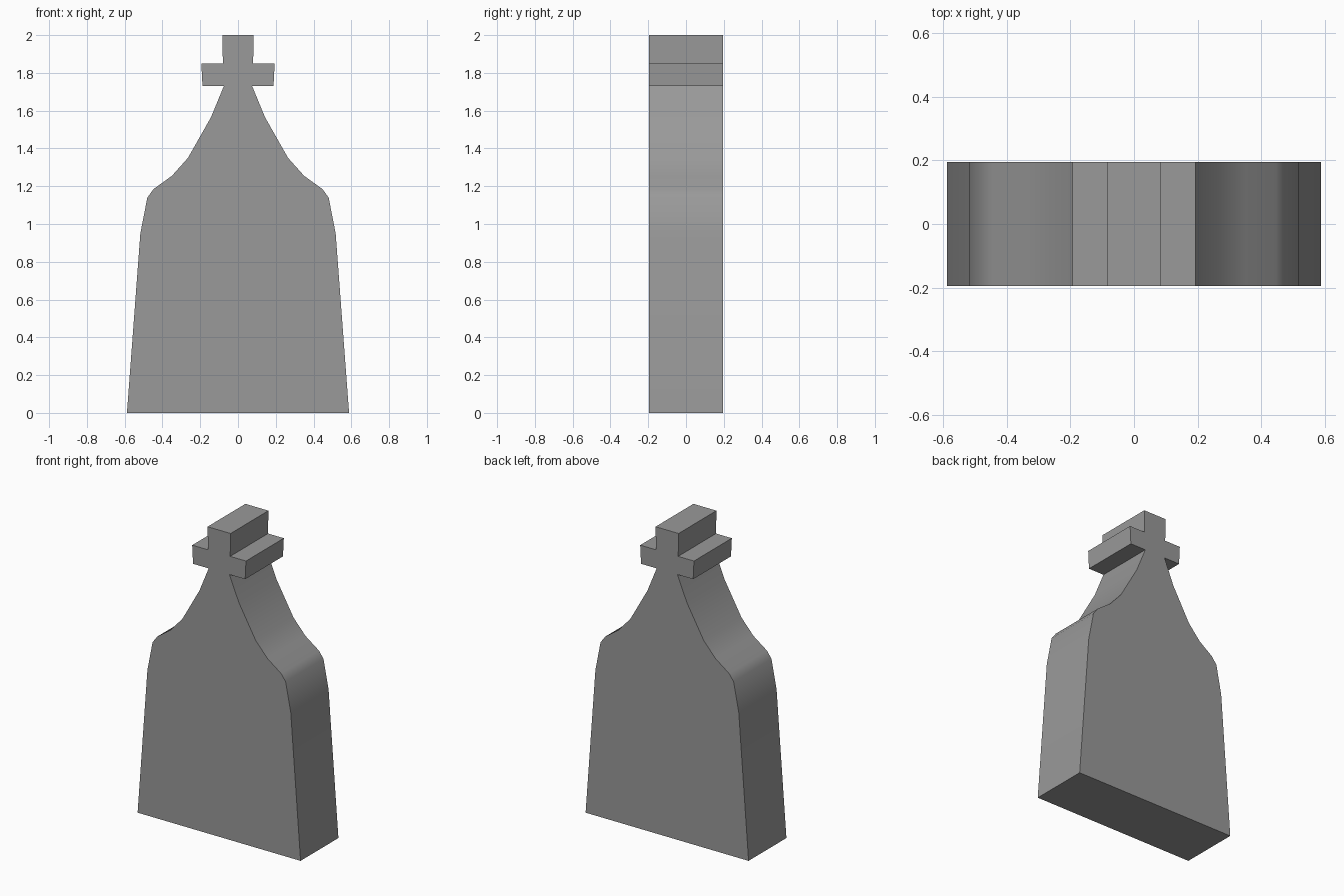
import bpy, bmesh, math

if "Cube" in bpy.data.objects:
    bpy.data.objects.remove(bpy.data.objects["Cube"])

HALF_DEPTH = 0.195

# Right half of the outline, from base to top
half = [(0.588, 0.0), (0.517, 0.95), (0.48, 1.14), (0.447, 1.185),
        (0.35, 1.255), (0.265, 1.35), (0.143, 1.565), (0.075, 1.73),
        (0.188, 1.73), (0.194, 1.85), (0.08, 1.85), (0.083, 2.0)]

# Mirror to a closed outline
outline = half + [(-x, z) for x, z in reversed(half)]

# Extrude the outline through the depth
bm = bmesh.new()
face = bm.faces.new([bm.verts.new((x, -HALF_DEPTH, z)) for x, z in outline])
ext = bmesh.ops.extrude_face_region(bm, geom=[face], use_keep_orig=True)
moved = [g for g in ext["geom"] if isinstance(g, bmesh.types.BMVert)]
bmesh.ops.translate(bm, verts=moved, vec=(0, 2 * HALF_DEPTH, 0))
bmesh.ops.recalc_face_normals(bm, faces=bm.faces[:])

mesh = bpy.data.meshes.new("bell_body_with_cross_top")
bm.to_mesh(mesh)
bm.free()
body = bpy.data.objects.new("bell_body_with_cross_top", mesh)
bpy.context.collection.objects.link(body)

# Dark grey finish
grey = bpy.data.materials.new("dark_grey")
grey.diffuse_color = (0.32, 0.32, 0.32, 1)
grey.use_nodes = True
grey.node_tree.nodes["Principled BSDF"].inputs["Base Color"].default_value = grey.diffuse_color
mesh.materials.append(grey)

# Smooth the curved shoulder, keep the outline edges crisp
bpy.context.view_layer.objects.active = body
body.select_set(True)
bpy.ops.object.shade_smooth_by_angle(angle=math.radians(30))
